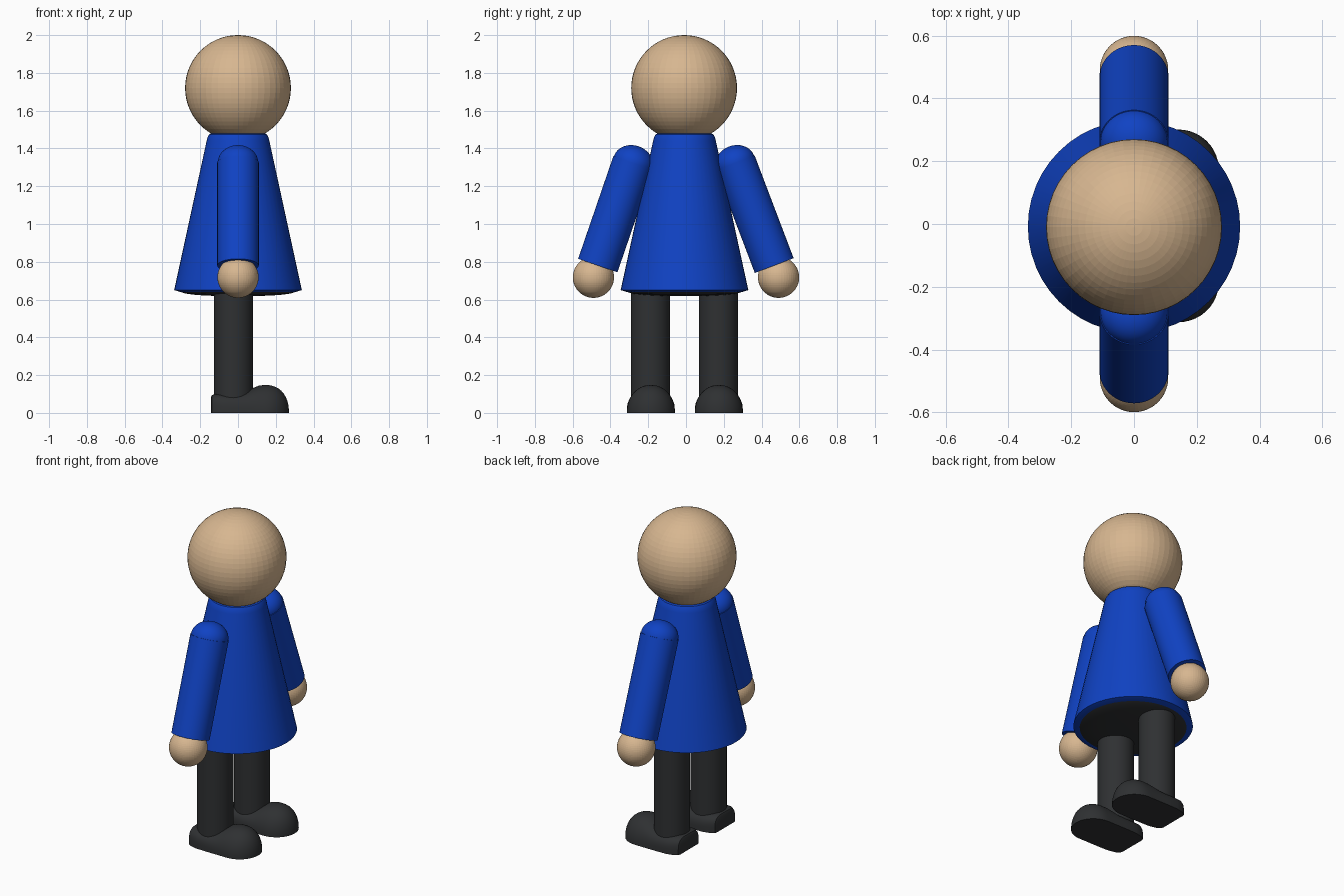
import bpy, bmesh, math
from mathutils import Vector

if "Cube" in bpy.data.objects:
    bpy.data.objects.remove(bpy.data.objects["Cube"])

SEG = 48


def material(name, rgb):
    m = bpy.data.materials.new(name)
    m.diffuse_color = (*rgb, 1)
    m.use_nodes = True
    m.node_tree.nodes["Principled BSDF"].inputs["Base Color"].default_value = m.diffuse_color
    return m


SKIN = material("skin", (0.68, 0.47, 0.28))
BLUE = material("blue_cloth", (0.005, 0.055, 0.55))
DARK = material("dark_cloth", (0.028, 0.03, 0.032))


def finish(name, bm, mat, smooth=True):
    bmesh.ops.recalc_face_normals(bm, faces=bm.faces)
    me = bpy.data.meshes.new(name)
    bm.to_mesh(me)
    bm.free()
    me.materials.append(mat)
    ob = bpy.data.objects.new(name, me)
    bpy.context.collection.objects.link(ob)
    if smooth:
        bpy.ops.object.select_all(action='DESELECT')
        ob.select_set(True)
        bpy.context.view_layer.objects.active = ob
        bpy.ops.object.shade_smooth_by_angle(angle=math.radians(30))
    return ob


def loft(name, rings, mat):
    """Skin a list of equal-length closed rings and cap both ends."""
    bm = bmesh.new()
    rows = [[bm.verts.new(p) for p in r] for r in rings]
    n = len(rows[0])
    for a, b in zip(rows, rows[1:]):
        for i in range(n):
            j = (i + 1) % n
            bm.faces.new((a[i], a[j], b[j], b[i]))
    bm.faces.new(rows[0])
    bm.faces.new(rows[-1])
    return finish(name, bm, mat)


def lathe(name, profile, mat, loc, axis=(0, 0, 1)):
    """Revolve (radius, height) points around an axis through loc."""
    q = Vector((0, 0, 1)).rotation_difference(Vector(axis))
    rings = []
    for r, h in profile:
        rings.append([Vector(loc) + q @ Vector((r * math.cos(t), r * math.sin(t), h))
                      for t in (2 * math.pi * i / SEG for i in range(SEG))])
    return loft(name, rings, mat)


def ball(name, loc, radius, mat):
    bm = bmesh.new()
    bmesh.ops.create_uvsphere(bm, u_segments=SEG, v_segments=32, radius=radius)
    bmesh.ops.translate(bm, verts=bm.verts, vec=loc)
    return finish(name, bm, mat, smooth=False)


def foot(name, yc):
    """Shoe pointing to +x: boxy heel, domed toe."""
    stations = [(-0.143, 0.085, 0.085, 4), (-0.138, 0.1, 0.095, 4), (-0.115, 0.115, 0.1, 4),
                (-0.07, 0.125, 0.1, 3.5), (0.0, 0.127, 0.103, 3.2), (0.04, 0.127, 0.112, 2.8),
                (0.08, 0.127, 0.132, 2.4), (0.11, 0.127, 0.144, 2.2), (0.14, 0.127, 0.148, 2.1)]
    for k in range(1, 11):
        u = math.sin(math.radians(8.6 * k))
        stations.append((0.14 + 0.13 * u, 0.127 * math.sqrt(1 - u * u),
                         0.148 * (1 - u ** 2.4) ** 0.45, 2.1))
    rings = []
    for x, w, h, n in stations:
        ring = []
        for i in range(25):
            t = math.pi * i / 24
            c, s = math.cos(t), max(math.sin(t), 0)
            ring.append((x, yc + math.copysign(w * abs(c) ** (2 / n), c), h * s ** (2 / n)))
        rings.append(ring)
    return loft(name, rings, DARK)


# Head
ball("head", (0, -0.01, 1.72), 0.28, SKIN)

# Flared coat and the dark underside
lathe("coat", [(0.29, 0.64), (0.305, 0.64), (0.338, 0.65), (0.166, 1.44), (0.161, 1.46),
               (0.152, 1.475), (0.138, 1.481)], BLUE, (0, -0.008, 0))
lathe("hips", [(0.14, 0.62), (0.22, 0.624), (0.28, 0.632), (0.302, 0.64), (0.29, 0.66)],
      DARK, (0, -0.008, 0))

# Arms, shoulder domes, hands, legs and feet on each side
for side, sgn, top_y in (("right", -1, -0.28), ("left", 1, 0.26)):
    top = Vector((0, top_y, 1.325))
    bottom = Vector((0, sgn * 0.467, 0.78))
    length = (top - bottom).length
    up = (top - bottom).normalized()
    lathe(side + "_sleeve", [(0.11, 0), (0.11, length)], BLUE, bottom, up)
    dome = [(0.107 * math.cos(a), 0.091 * math.sin(a))
            for a in (math.radians(8 * i) for i in range(12))]
    lathe(side + "_shoulder", [(0.107, -0.02)] + dome, BLUE, top, up)
    ball(side + "_hand", (0, sgn * 0.49, 0.718), 0.109, SKIN)
    lathe(side + "_leg", [(0.103, 0.03), (0.103, 0.66)], DARK, (-0.024, sgn * 0.18 - 0.008, 0))
    foot(side + "_foot", sgn * 0.18 - 0.006)
